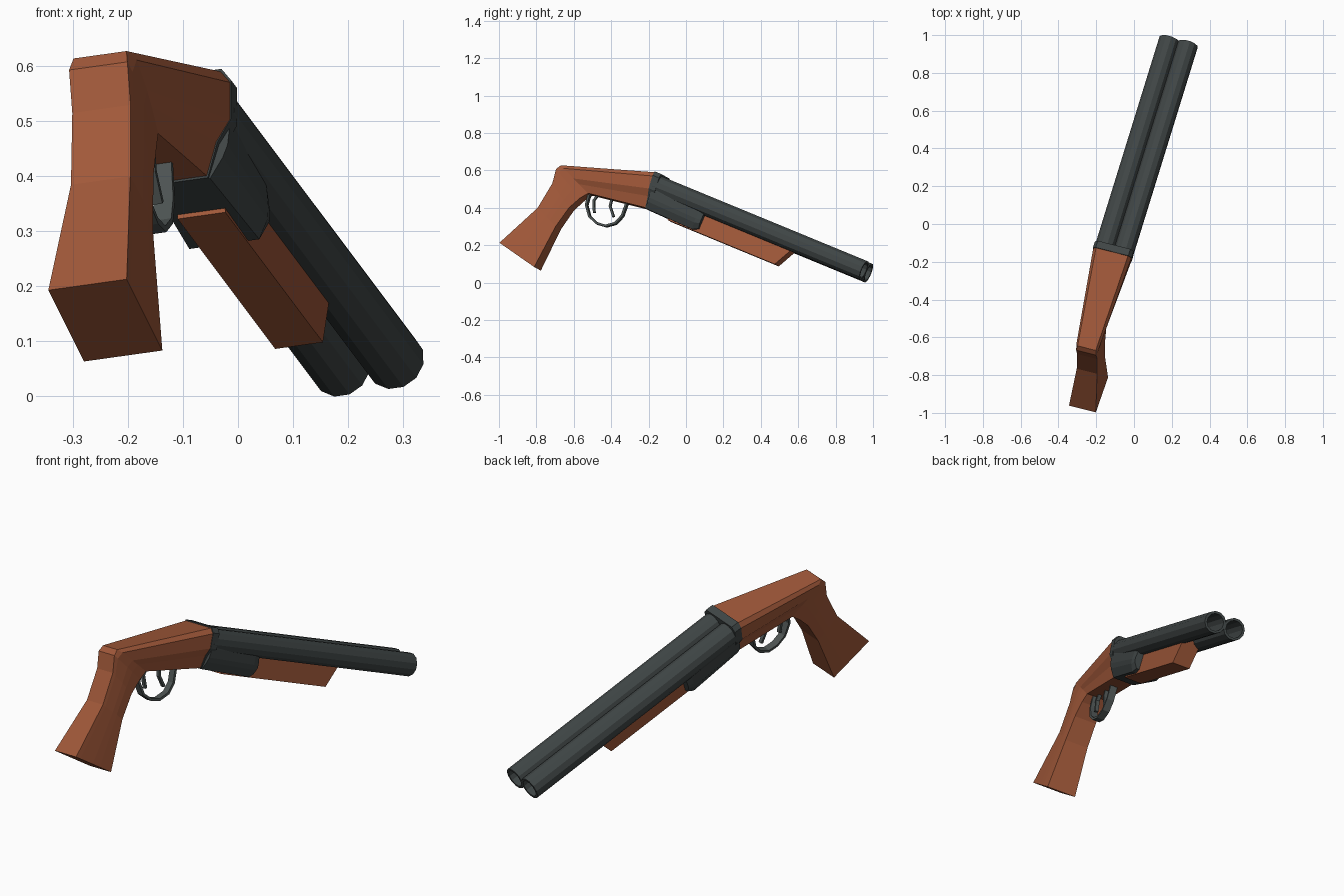
import bpy, bmesh, math
from mathutils import Vector, Matrix

if "Cube" in bpy.data.objects:
    bpy.data.objects.remove(bpy.data.objects["Cube"])

# local frame: u across, v along the barrels (muzzle at 0), w up
D = Vector((0.275, 0.889, -0.3663)).normalized()
U = Vector((0.961, -0.2418, 0.1345))
U = (U - U.dot(D) * D).normalized()
W = U.cross(D)
FRAME = Matrix((U, D, W)).transposed().to_4x4()
FRAME.translation = Vector((0.236, 0.963, 0.0575))


def material(name, rgb):
    m = bpy.data.materials.new(name)
    m.diffuse_color = (*rgb, 1)
    m.use_nodes = True
    m.node_tree.nodes["Principled BSDF"].inputs["Base Color"].default_value = m.diffuse_color
    return m


WOOD = material("reddish_wood", (0.36, 0.10, 0.042))
METAL = material("dark_gunmetal", (0.05, 0.06, 0.06))
STEEL = material("trigger_steel", (0.075, 0.088, 0.086))


def loft(name, rings, mat, closed=False):
    """Skin a list of equal-sized rings; caps the ends unless the loft is closed."""
    bm = bmesh.new()
    vs = [[bm.verts.new(p) for p in r] for r in rings]
    n = len(vs[0])
    pairs = list(zip(vs, vs[1:])) + ([(vs[-1], vs[0])] if closed else [])
    for a, b in pairs:
        for i in range(n):
            j = (i + 1) % n
            bm.faces.new((a[i], a[j], b[j], b[i]))
    if not closed:
        bm.faces.new(vs[0])
        bm.faces.new(vs[-1])
    bmesh.ops.recalc_face_normals(bm, faces=bm.faces)
    me = bpy.data.meshes.new(name)
    bm.to_mesh(me)
    bm.free()
    me.transform(FRAME)
    me.materials.append(mat)
    ob = bpy.data.objects.new(name, me)
    bpy.context.collection.objects.link(ob)
    return ob


def section(top, bottom, widths, ts=(0, .12, .48, .68, 1)):
    """Mirrored section between a top and a bottom (v, w) point."""
    half = [(h, top[0] + (bottom[0] - top[0]) * t, top[1] + (bottom[1] - top[1]) * t)
            for h, t in zip(widths, ts)]
    return half + [(-u, v, w) for u, v, w in reversed(half)]


def circle(u, v, r, n=12):
    return [(u + r * math.cos(2 * math.pi * (i + .5) / n), v,
             r * math.sin(2 * math.pi * (i + .5) / n)) for i in range(n)]


def strip(name, path, half_w, thick, mat):
    """Flat band following a (v, w) path."""
    rings = []
    for i, p in enumerate(path):
        a, b = path[max(i - 1, 0)], path[min(i + 1, len(path) - 1)]
        t = Vector((b[0] - a[0], b[1] - a[1])).normalized() * thick / 2
        rings.append([(s * half_w, p[0] - k * t.y, p[1] + k * t.x)
                      for s, k in ((1, 1), (1, -1), (-1, -1), (-1, 1))])
    return loft(name, rings, mat)


# twin hollow barrels
for side, u in (("left", -.051), ("right", .051)):
    loft(side + "_barrel", [circle(u, -1.25, .055), circle(u, 0, .055),
                            circle(u, 0, .043), circle(u, -.4, .043)], METAL)

# stock and pistol grip
SEAM = (.088, .105, .10, .072, .05)
loft("stock", [
    section((-1.275, .058), (-1.255, -.134), SEAM),
    section((-1.78, -.097), (-1.58, -.18), (.05, .062, .06, .057, .05)),
    section((-1.795, -.125), (-1.61, -.22), (.055, .058, .06, .058, .054)),
    section((-1.783, -.205), (-1.645, -.29), (.055, .057, .06, .06, .056)),
    section((-1.805, -.355), (-1.672, -.41), (.056, .058, .062, .062, .059)),
    section((-1.92, -.606), (-1.69, -.655), (.074,) * 5),
], WOOD)

# breech block behind the barrels
wide = [h + .002 for h in SEAM]
loft("breech_block", [section((-1.275, .063), (-1.255, -.138), wide),
                      section((-1.235, .063), (-1.22, -.138), wide)], METAL)

# receiver under the barrels, chamfered at the front
loft("receiver", [
    section((-1.25, -.02), (-1.25, -.138), (.098, .096, .09, .08, .055)),
    section((-.965, -.03), (-.965, -.146), (.08, .083, .085, .083, .066)),
    section((-.935, -.04), (-.935, -.130), (.07, .076, .08, .078, .06)),
], METAL)

# wooden forend
loft("forend", [[(s * .045, v, w) for s, v, w in ((-1, a, -.03), (1, a, -.03), (1, b, -.15), (-1, b, -.15))]
                for a, b in ((-1.116, -1.116), (-.41, -.472))], WOOD)

# trigger guard and two triggers
strip("trigger_guard", [(-1.585, -.17), (-1.576, -.239), (-1.535, -.29), (-1.483, -.309),
                        (-1.431, -.304), (-1.387, -.271), (-1.368, -.22), (-1.374, -.13)],
      .018, .012, STEEL)
strip("rear_trigger", [(-1.535, -.15), (-1.549, -.203), (-1.52, -.262)], .009, .012, STEEL)
strip("front_trigger", [(-1.464, -.13), (-1.4535, -.197), (-1.412, -.243)], .009, .012, STEEL)
